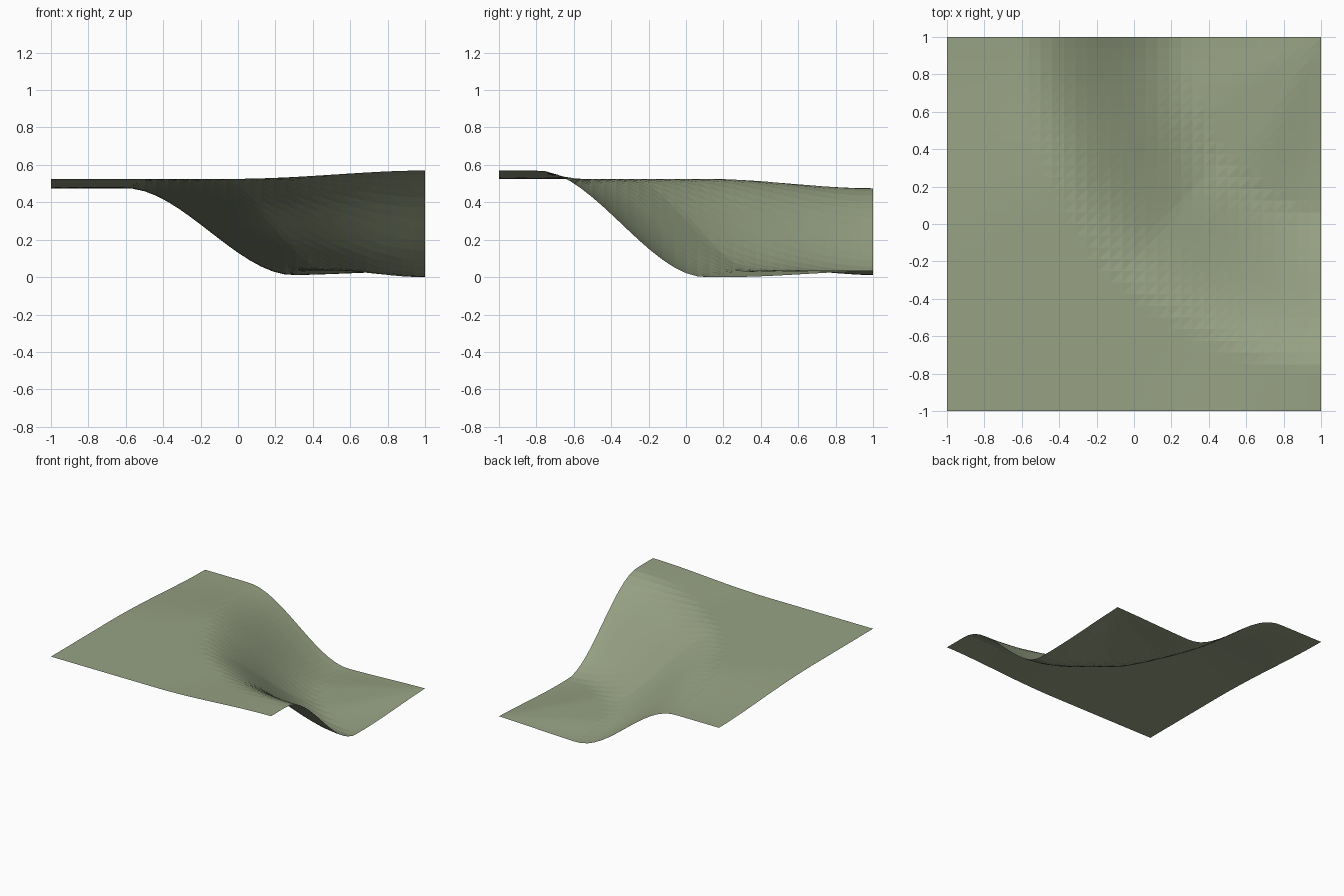
import bpy
import bmesh
import math

cube = bpy.data.objects.get("Cube")
if cube:
    bpy.data.objects.remove(cube, do_unlink=True)


def ease(start, end, value):
    t = min(max((value - start) / (end - start), 0), 1)
    return t * t * (3 - 2 * t)


def slope_middle(angle):
    # Distance of the slope's mid line from the low corner, with a kink part way round
    kink = 50
    if angle < kink:
        return 1.15 + 0.11 * (angle / kink) ** 2
    return 1.26 + 0.085 * ease(kink, 90, angle)


def height(x, y):
    # Polar position about the low back left corner
    radius = math.hypot(1 - x, 1 - y)
    angle = math.degrees(math.atan2(1 - y, 1 - x)) if radius > 0.001 else 45

    # Upper plateau steps up gently on its way round the bend
    upper = 0.475 + 0.05 * ease(0, 32, angle) + 0.045 * ease(62, 90, angle)

    # Lower floor dips towards the foot of the slope at both open edges
    dip = 0.025 * (1 - ease(0, 35, angle)) + 0.035 * ease(55, 90, angle)
    lower = 0.035 - dip * ease(0, 0.9, radius + 0.1)

    middle = slope_middle(angle)
    return lower + (upper - lower) * ease(middle - 0.45, middle + 0.45, radius)


# Grass colour
grass = bpy.data.materials.new("muted_green_grass")
grass.use_nodes = True
colour = (0.31, 0.36, 0.23, 1)
grass.diffuse_color = colour
shader = grass.node_tree.nodes["Principled BSDF"]
shader.inputs["Base Color"].default_value = colour
shader.inputs["Roughness"].default_value = 0.9

# Ground sheet: a flat grid raised into a curved hillside
bm = bmesh.new()
bmesh.ops.create_grid(bm, x_segments=32, y_segments=32, size=1)
for vert in bm.verts:
    vert.co.z = height(vert.co.x, vert.co.y)
lowest = min(vert.co.z for vert in bm.verts)
for vert in bm.verts:
    vert.co.z -= lowest
bmesh.ops.triangulate(bm, faces=bm.faces[:], quad_method="FIXED")
mesh = bpy.data.meshes.new("curved_hillside")
bm.to_mesh(mesh)
bm.free()
mesh.materials.append(grass)
hillside = bpy.data.objects.new("curved_hillside", mesh)
bpy.context.collection.objects.link(hillside)
